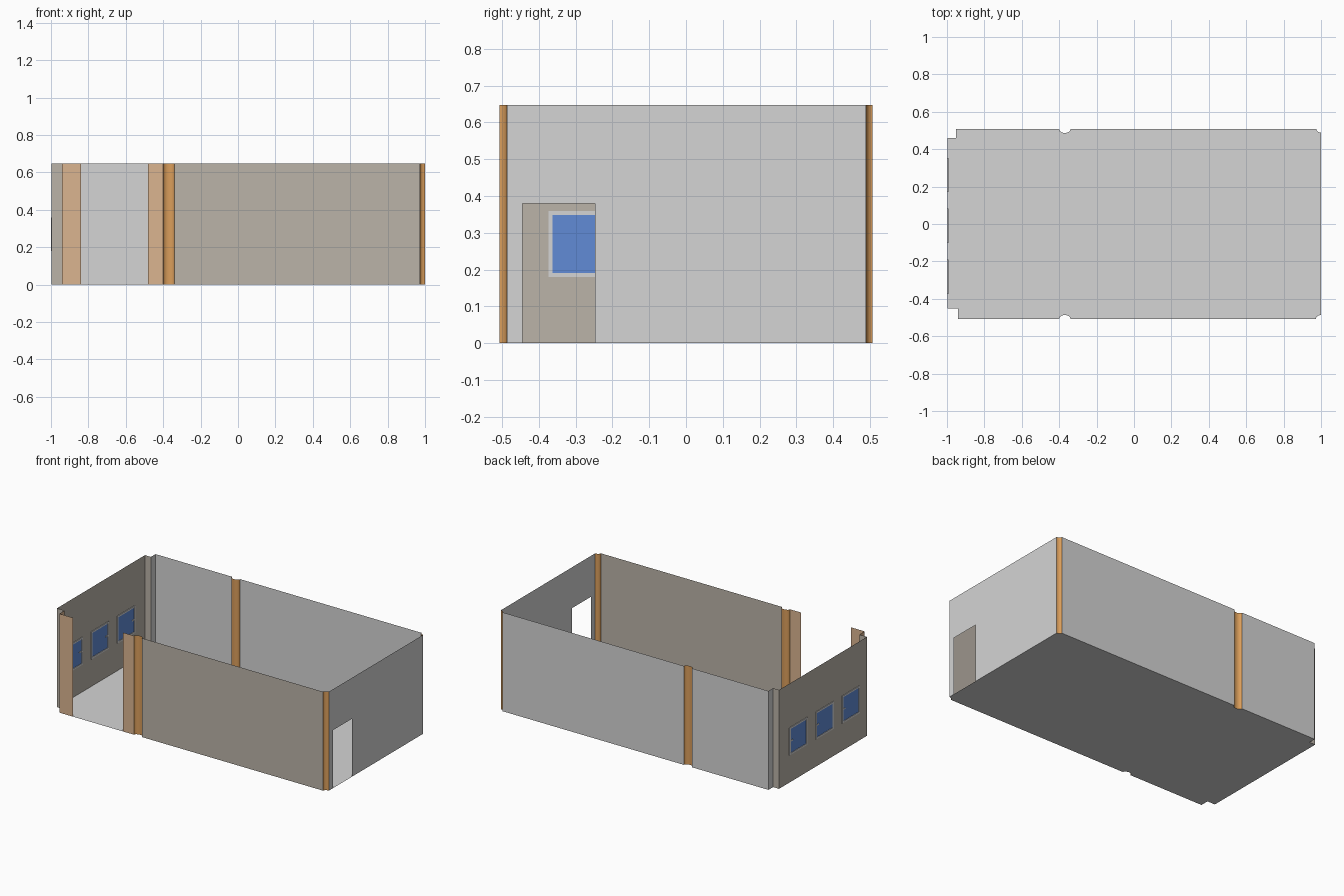
import bpy, math

if "Cube" in bpy.data.objects:
    bpy.data.objects.remove(bpy.data.objects["Cube"])

H = 0.648            # wall height
YW = 0.507           # front / back wall distance
XL, XR = -0.996, 1.0  # left / right wall positions
NF, NB = -0.94, -0.953  # x of the front-left and back-left notches
YF, YB = -0.452, 0.459  # y of the same notches


def material(name, rgb):
    m = bpy.data.materials.new(name)
    m.diffuse_color = (*rgb, 1)
    m.use_nodes = True
    m.node_tree.nodes["Principled BSDF"].inputs["Base Color"].default_value = m.diffuse_color
    return m


GREY = material("light grey", (0.66, 0.66, 0.66))
TAUPE = material("taupe", (0.50, 0.455, 0.395))
TAN = material("tan", (0.71, 0.46, 0.28))
WOOD = material("warm wood", (0.70, 0.34, 0.105))
BLUE = material("window blue", (0.12, 0.26, 0.67))


def add_mesh(name, verts, faces, mat, smooth=False):
    me = bpy.data.meshes.new(name)
    me.from_pydata(verts, [], faces)
    me.materials.append(mat)
    for p in me.polygons:
        p.use_smooth = smooth
    ob = bpy.data.objects.new(name, me)
    bpy.context.collection.objects.link(ob)
    return ob


def strip(name, path, mat, smooth=False):
    """Thin wall rising from a plan path (counter-clockwise = outward)."""
    n = len(path)
    verts = [(x, y, 0) for x, y in path] + [(x, y, H) for x, y in path]
    faces = [(i, i + 1, n + i + 1, n + i) for i in range(n - 1)]
    add_mesh(name, verts, faces, mat, smooth)


def wall_with_holes(name, x, y0, y1, holes, mat, flip=False):
    """Side wall made of grid cells, leaving out the cells inside holes."""
    ys = sorted({y0, y1, *[h[0] for h in holes], *[h[1] for h in holes]})
    zs = sorted({0, H, *[h[2] for h in holes], *[h[3] for h in holes]})
    nz = len(zs)
    verts = [(x, y, z) for y in ys for z in zs]
    faces = []
    for i in range(len(ys) - 1):
        for j in range(nz - 1):
            cy, cz = (ys[i] + ys[i + 1]) / 2, (zs[j] + zs[j + 1]) / 2
            if any(a < cy < b and c < cz < d for a, b, c, d in holes):
                continue
            f = (i * nz + j, (i + 1) * nz + j, (i + 1) * nz + j + 1, i * nz + j + 1)
            faces.append(f[::-1] if flip else f)
    add_mesh(name, verts, faces, mat)


def boxes(name, bounds, mat):
    verts, faces = [], []
    for x0, x1, y0, y1, z0, z1 in bounds:
        b = len(verts)
        verts += [(x, y, z) for x in (x0, x1) for y in (y0, y1) for z in (z0, z1)]
        for f in ((0, 1, 3, 2), (4, 6, 7, 5), (0, 4, 5, 1),
                  (2, 3, 7, 6), (0, 2, 6, 4), (1, 5, 7, 3)):
            faces.append(tuple(b + k for k in f))
    add_mesh(name, verts, faces, mat)


def arc(cx, cy, rx, ry, a0, a1, n):
    return [(cx + rx * math.cos(a0 + (a1 - a0) * i / n),
             cy + ry * math.sin(a0 + (a1 - a0) * i / n)) for i in range(n + 1)]


# Curved columns, bulging into the room
PI = math.pi
columns = {
    "front_column": arc(-0.37, -YW, 0.03, 0.02, PI, 0, 12),
    "front_corner_column": arc(XR, -YW, 0.028, 0.02, PI, PI / 2, 8),
    "back_corner_column": arc(XR, YW, 0.025, 0.018, -PI / 2, -PI, 8),
    "back_column": arc(-0.37, YW, 0.03, 0.02, 0, -PI, 12),
}
for name, path in columns.items():
    strip(name, path, WOOD, True)
fc, fcc, bcc, bc = columns.values()

# Floor following the outline of walls, columns and notches
outline = ([(XL, YF), (NF, YF), (NF, -YW)] + fc + fcc + bcc + bc
           + [(NB, YW), (NB, YB), (XL, YB)])
add_mesh("floor", [(x, y, 0) for x, y in outline], [tuple(range(len(outline)))], GREY)

# Front wall, with a full-height entrance between the tan panels
strip("front_wall", [fc[-1], fcc[0]], TAUPE)
strip("entrance_panel_left", [(NF, -YW), (-0.84, -YW)], TAN)
strip("entrance_panel_right", [(-0.48, -YW), fc[0]], TAN)

# Back wall in two lengths
strip("back_wall_long", [bcc[-1], bc[0]], GREY)
strip("back_wall_short", [bc[-1], (NB, YW)], GREY)

# Notched corners at the left end
strip("back_notch_side", [(NB, YW), (NB, YB)], GREY)
strip("back_notch_return", [(NB, YB), (XL, YB)], TAUPE)
strip("front_notch_return", [(XL, YF), (NF, YF)], TAUPE)
strip("front_notch_side", [(NF, YF), (NF, -YW)], TAN)

# Right wall with doorway
wall_with_holes("right_wall", XR, fcc[-1][1], bcc[0][1],
                [(-0.445, -0.248, 0, 0.38)], GREY)

# Left wall with three windows
Z0, Z1, T = 0.18, 0.36, 0.011
spans = [(c - 0.092, c + 0.092) for c in (-0.282, -0.01, 0.262)]
wall_with_holes("left_wall", XL, YF, YB, [(a, b, Z0, Z1) for a, b in spans], TAUPE, True)
XA, XB = XL - 0.004, XL + 0.004
for k, (a, b) in enumerate(spans, 1):
    boxes(f"window_frame_{k}", [
        (XA, XB, a, b, Z0, Z0 + T), (XA, XB, a, b, Z1 - T, Z1),
        (XA, XB, a, a + T, Z0 + T, Z1 - T), (XA, XB, b - T, b, Z0 + T, Z1 - T)], GREY)
    boxes(f"window_glass_{k}",
          [(XL - 0.001, XL + 0.001, a + T, b - T, Z0 + T, Z1 - T)], BLUE)
    # small handle on the back-side edge of each window
    boxes(f"window_handle_{k}",
          [(XA, XB, b - T - 0.022, b - T, 0.266, 0.274)], GREY)
